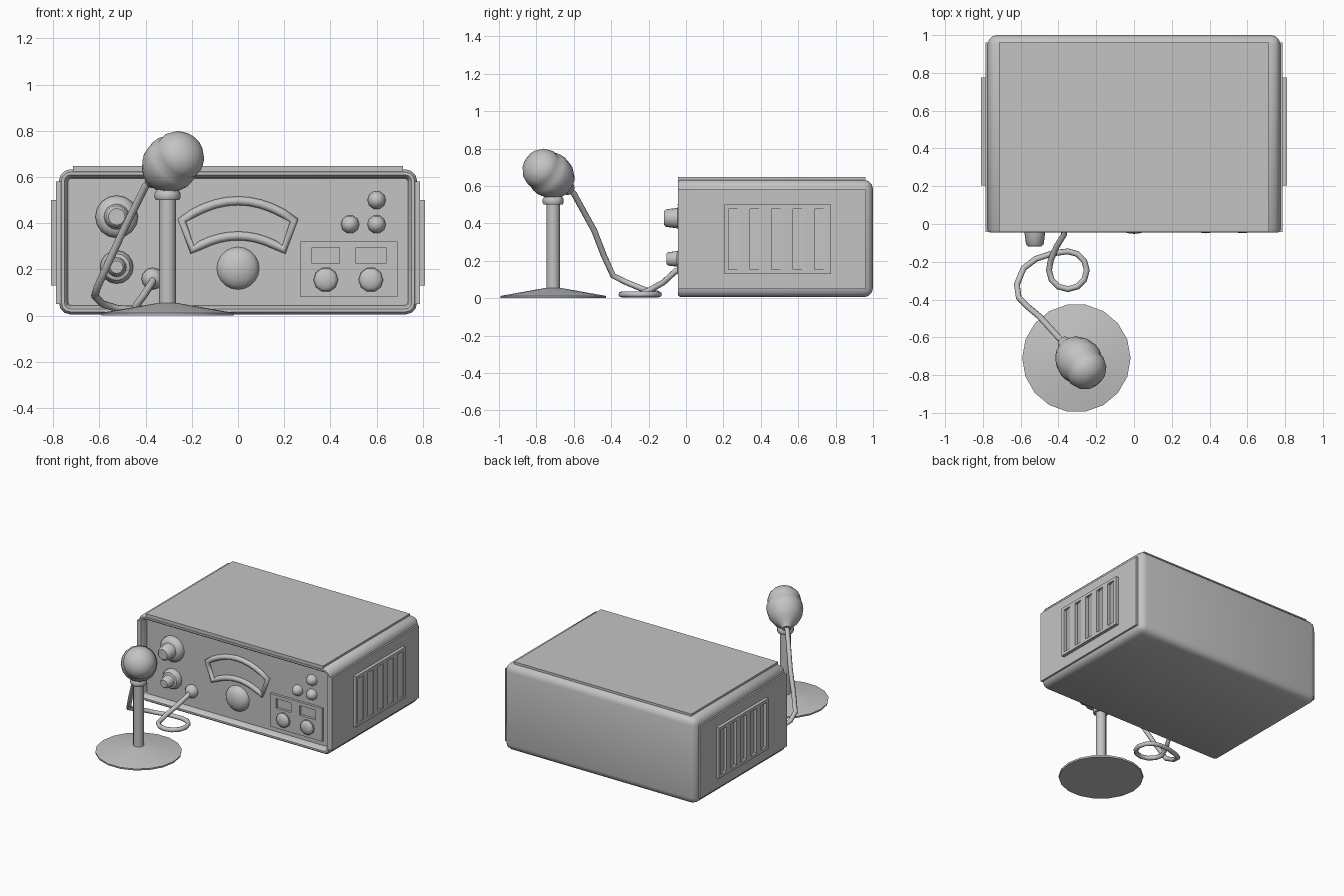
import bpy, bmesh, math
from mathutils import Vector, Matrix

if "Cube" in bpy.data.objects:
    bpy.data.objects.remove(bpy.data.objects["Cube"], do_unlink=True)

GREY = (0.55, 0.55, 0.55, 1)
grey = bpy.data.materials.new("plain_grey")
grey.use_nodes = True
grey.diffuse_color = GREY
grey.node_tree.nodes["Principled BSDF"].inputs["Base Color"].default_value = GREY


def finish(name, bm, angle=40):
    bmesh.ops.recalc_face_normals(bm, faces=bm.faces)
    me = bpy.data.meshes.new(name)
    bm.to_mesh(me)
    bm.free()
    me.materials.append(grey)
    me.shade_smooth()
    me.set_sharp_from_angle(angle=math.radians(angle))
    ob = bpy.data.objects.new(name, me)
    bpy.context.collection.objects.link(ob)
    return ob


def add_box(bm, lo, hi, turn=0):
    lo, hi = Vector(lo), Vector(hi)
    m = Matrix.Translation((lo + hi) / 2) @ Matrix.Rotation(turn, 4, 'Z')
    return bmesh.ops.create_cube(bm, size=1, matrix=m @ Matrix.Diagonal((*(hi - lo), 1)))["verts"]


def boxes(name, parts, bevel=0):
    bm = bmesh.new()
    for lo, hi in parts:
        add_box(bm, lo, hi)
    if bevel:
        bmesh.ops.bevel(bm, geom=bm.edges[:], offset=bevel, segments=2,
                        profile=0.5, affect='EDGES')
    return finish(name, bm)


def lathe(name, profile, loc, axis=(0, -1, 0), sides=16, angle=40):
    # profile holds (radius, height along axis)
    bm = bmesh.new()
    vs = [bm.verts.new((r, 0, h)) for r, h in profile]
    es = [bm.edges.new(p) for p in zip(vs, vs[1:])]
    bmesh.ops.spin(bm, geom=vs + es, cent=(0, 0, 0), axis=(0, 0, 1),
                   angle=math.tau, steps=sides, use_merge=True)
    bmesh.ops.remove_doubles(bm, verts=bm.verts, dist=1e-4)
    q = Vector(axis).to_track_quat('Z', 'Y')
    bm.transform(Matrix.Translation(loc) @ q.to_matrix().to_4x4())
    return finish(name, bm, angle)


def tube(name, points, radius, cyclic=False, kind='POLY'):
    cu = bpy.data.curves.new(name, 'CURVE')
    cu.dimensions = '3D'
    cu.bevel_depth = radius
    cu.bevel_resolution = 2
    cu.use_fill_caps = True
    sp = cu.splines.new(kind)
    sp.points.add(len(points) - 1)
    for p, co in zip(sp.points, points):
        p.co = (*co, 1)
    sp.use_cyclic_u = cyclic
    sp.use_smooth = True
    cu.materials.append(grey)
    ob = bpy.data.objects.new(name, cu)
    bpy.context.collection.objects.link(ob)
    return ob


def dome(radius, height, steps=5):
    return [(radius * math.cos(a), height * math.sin(a))
            for a in (i * math.pi / 2 / steps for i in range(steps + 1))]


# Cabinet: rounded box with a raised rim and a recessed front
bm = bmesh.new()
add_box(bm, (-0.775, -0.03, 0.005), (0.775, 1.0, 0.633))
rounded = [e for e in bm.edges if any(v.co.y > 0 for v in e.verts)]
bmesh.ops.bevel(bm, geom=rounded, offset=0.05, segments=3, profile=0.5, affect='EDGES')
front = min(bm.faces, key=lambda f: f.calc_center_median().y)
for thickness, push in ((0.011, -0.014), (0.013, 0), (0.011, 0.014), (0.005, 0.03)):
    bmesh.ops.inset_region(bm, faces=[front], thickness=thickness)
    for v in front.verts:
        v.co.y += push
finish("cabinet", bm)

# Slightly raised cover plates
boxes("top_cover", [((-0.715, -0.042, 0.61), (0.715, 0.96, 0.647))])
for side, s in (("left", 1), ("right", -1)):
    boxes(side + "_cover", [((min(s * 0.75, s * 0.787), -0.042, 0.05),
                             (max(s * 0.75, s * 0.787), 0.96, 0.58))])

    # Side grille with slanted slats
    bm = bmesh.new()
    x0, x1, y0, y1, z0, z1 = 0.78, 0.81, 0.205, 0.775, 0.13, 0.5
    slots = [0.26 + 0.115 * i for i in range(5)]
    add_box(bm, (x0, y0, z0), (x1, y1, z0 + 0.022))
    add_box(bm, (x0, y0, z1 - 0.022), (x1, y1, z1))
    cuts = [y0] + [c + d for c in slots for d in (-0.032, 0.032)] + [y1]
    for a, b in zip(cuts[::2], cuts[1::2]):
        add_box(bm, (x0, a, z0 + 0.022), (x1, b, z1 - 0.022))
    for c in slots:
        add_box(bm, (0.793, c - 0.033, z0 + 0.02), (0.797, c + 0.033, z1 - 0.02), -0.3)
    for v in bm.verts:
        v.co.x *= s
    finish(side + "_grille", bm)

# Knobs with round skirts
for name, z, skirt, r, tip in (("upper_knob", 0.428, 0.092, 0.055, 0.118),
                               ("lower_knob", 0.21, 0.072, 0.042, 0.105)):
    lathe(name, [(skirt, 0), (skirt, 0.015), (skirt * 0.8, 0.04), (r, 0.045),
                 (r * 0.85, tip - 0.01), (r * 0.65, tip), (0, tip)], (-0.525, 0, z))

# Tuning dial, push buttons and cord socket
lathe("tuning_dial", dome(0.092, 0.052), (0, 0, 0.205), sides=20)
for i, (x, z) in enumerate(((0.6, 0.5), (0.6, 0.395), (0.485, 0.395))):
    lathe("button_%d" % i, dome(0.04, 0.045, 4), (x, 0, z), sides=10)
lathe("cord_socket", [(0.048, 0), (0.045, 0.02), (0.03, 0.04), (0.02, 0.045), (0, 0.045)],
      (-0.37, 0, 0.16), sides=12)

# Control panel with two small windows and two knobs
boxes("control_panel", [
    ((0.27, -0.018, 0.08), (0.69, 0.01, 0.225)),
    ((0.27, -0.018, 0.295), (0.69, 0.01, 0.32)),
    ((0.27, -0.018, 0.225), (0.32, 0.01, 0.295)),
    ((0.44, -0.018, 0.225), (0.51, 0.01, 0.295)),
    ((0.64, -0.018, 0.225), (0.69, 0.01, 0.295))])
for side, x in (("left", 0.575), ("right", 0.38)):
    lathe(side + "_panel_knob", [(0.055, 0), (0.055, 0.015)] +
          [(r, h + 0.015) for r, h in dome(0.052, 0.022, 4)], (x, -0.012, 0.155), sides=10)

# Fan-shaped meter frame
steps = [i / 5 - 1 for i in range(11)]
upper = [(0.243 * t, -0.005, 0.497 - 0.085 * t * t) for t in steps]
lower = [(-0.198 * t, -0.005, 0.345 - 0.06 * t * t) for t in steps]
tube("meter_frame", upper + lower, 0.019, cyclic=True)

# Microphone stand
STAND = (-0.305, -0.71, 0)
lathe("stand_base", [(0, 0), (0.285, 0), (0.287, 0.012), (0.04, 0.055), (0, 0.055)],
      STAND, (0, 0, 1), 18)
lathe("stand_stem", [(0, 0.04), (0.036, 0.04), (0.036, 0.5), (0, 0.5)], STAND, (0, 0, 1), 12)
lathe("stand_collar", [(0, 0.5), (0.05, 0.5), (0.056, 0.51), (0.056, 0.53),
                       (0.045, 0.545), (0.045, 0.6), (0, 0.6)], STAND, (0, 0, 1), 12)

# Microphone head, tilted up and forward
lathe("microphone_head", [(0, -0.175), (0.03, -0.175), (0.042, -0.15), (0.08, -0.12),
                          (0.112, -0.07), (0.122, -0.02), (0.12, 0.015), (0.108, 0.035),
                          (0.112, 0.06), (0.1, 0.095), (0.075, 0.125), (0.04, 0.142),
                          (0, 0.147)],
      (-0.282, -0.735, 0.665), (0.5, -0.6, 0.45), 16, 60)

# Cord with one loop lying in front of the cabinet
loop = [(-0.35 + 0.1 * math.sin(a), -0.245 + 0.1 * math.cos(a), 0.02)
        for a in (math.radians(d) for d in range(0, 271, 30))]
path = [(-0.355, -0.645, 0.6), (-0.4, -0.6, 0.56), (-0.5, -0.49, 0.36), (-0.56, -0.44, 0.23),
        (-0.61, -0.39, 0.12), (-0.62, -0.32, 0.085), (-0.585, -0.235, 0.05),
        (-0.52, -0.185, 0.03), (-0.43, -0.155, 0.025)]
path += loop + [(-0.44, -0.19, 0.045), (-0.41, -0.12, 0.085), (-0.37, -0.055, 0.145),
                (-0.37, -0.01, 0.16)]
tube("microphone_cord", path, 0.016)
